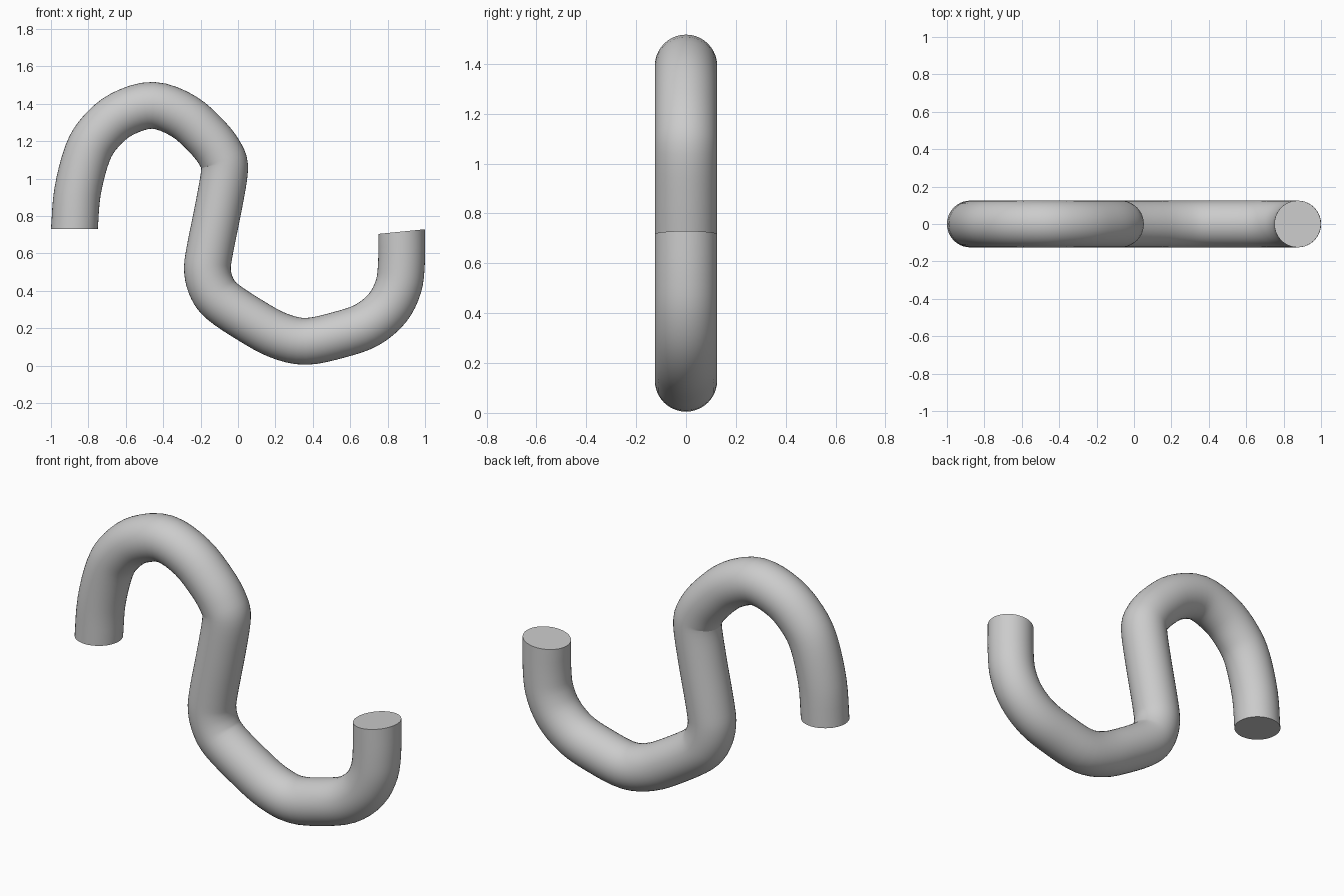
import bpy, bmesh, math
from mathutils import Vector

if "Cube" in bpy.data.objects:
    bpy.data.objects.remove(bpy.data.objects["Cube"])

RADIUS, SIDES, STEPS = 0.125, 40, 4

# Centre line of the tube in the XZ plane
path = [(-0.875, 0.73), (-0.858, 0.93), (-0.805, 1.135), (-0.735, 1.25),
        (-0.62, 1.345), (-0.455, 1.392), (-0.29, 1.333), (-0.16, 1.218),
        (-0.09, 1.122), (-0.072, 1.045), (-0.102, 0.86), (-0.152, 0.61),
        (-0.163, 0.505), (-0.138, 0.413), (-0.08, 0.34), (0.07, 0.24),
        (0.215, 0.162), (0.363, 0.13), (0.54, 0.165), (0.69, 0.218),
        (0.80, 0.31), (0.858, 0.425), (0.874, 0.55), (0.875, 0.717)]
pts = [Vector((x, 0, z)) for x, z in path]


def catmull(a, b, c, d, t):
    return 0.5 * (2 * b + (c - a) * t + (2 * a - 5 * b + 4 * c - d) * t * t
                  + (3 * b - a - 3 * c + d) * t ** 3)


# Smooth the centre line
ext = [2 * pts[0] - pts[1]] + pts + [2 * pts[-1] - pts[-2]]
line = [catmull(*ext[i:i + 4], k / STEPS)
        for i in range(len(pts) - 1) for k in range(STEPS)] + [pts[-1]]

# Sweep a circle along it
bm = bmesh.new()
rings = []
for i, p in enumerate(line):
    tan = (line[min(i + 1, len(line) - 1)] - line[max(i - 1, 0)]).normalized()
    if i == 0:
        tan = Vector((0, 0, 1))             # level cut at the left end
    if i == len(line) - 1:
        tan = Vector((-0.1, 0, 1)).normalized()   # slanted cut at the right end
    side = Vector((0, 1, 0))
    nrm = side.cross(tan)
    rings.append([bm.verts.new(p + RADIUS * (nrm * math.cos(a) + side * math.sin(a)))
                  for a in (2 * math.pi * k / SIDES for k in range(SIDES))])
for r, s in zip(rings, rings[1:]):
    for k in range(SIDES):
        n = (k + 1) % SIDES
        bm.faces.new((r[k], r[n], s[n], s[k]))

# Flat end caps
bm.faces.new(rings[0][::-1])
bm.faces.new(rings[-1])
bmesh.ops.recalc_face_normals(bm, faces=bm.faces)

mesh = bpy.data.meshes.new("s_hook")
bm.to_mesh(mesh)
bm.free()
hook = bpy.data.objects.new("s_hook", mesh)
bpy.context.collection.objects.link(hook)
bpy.context.view_layer.objects.active = hook
hook.select_set(True)
bpy.ops.object.shade_smooth_by_angle(angle=math.radians(40))
